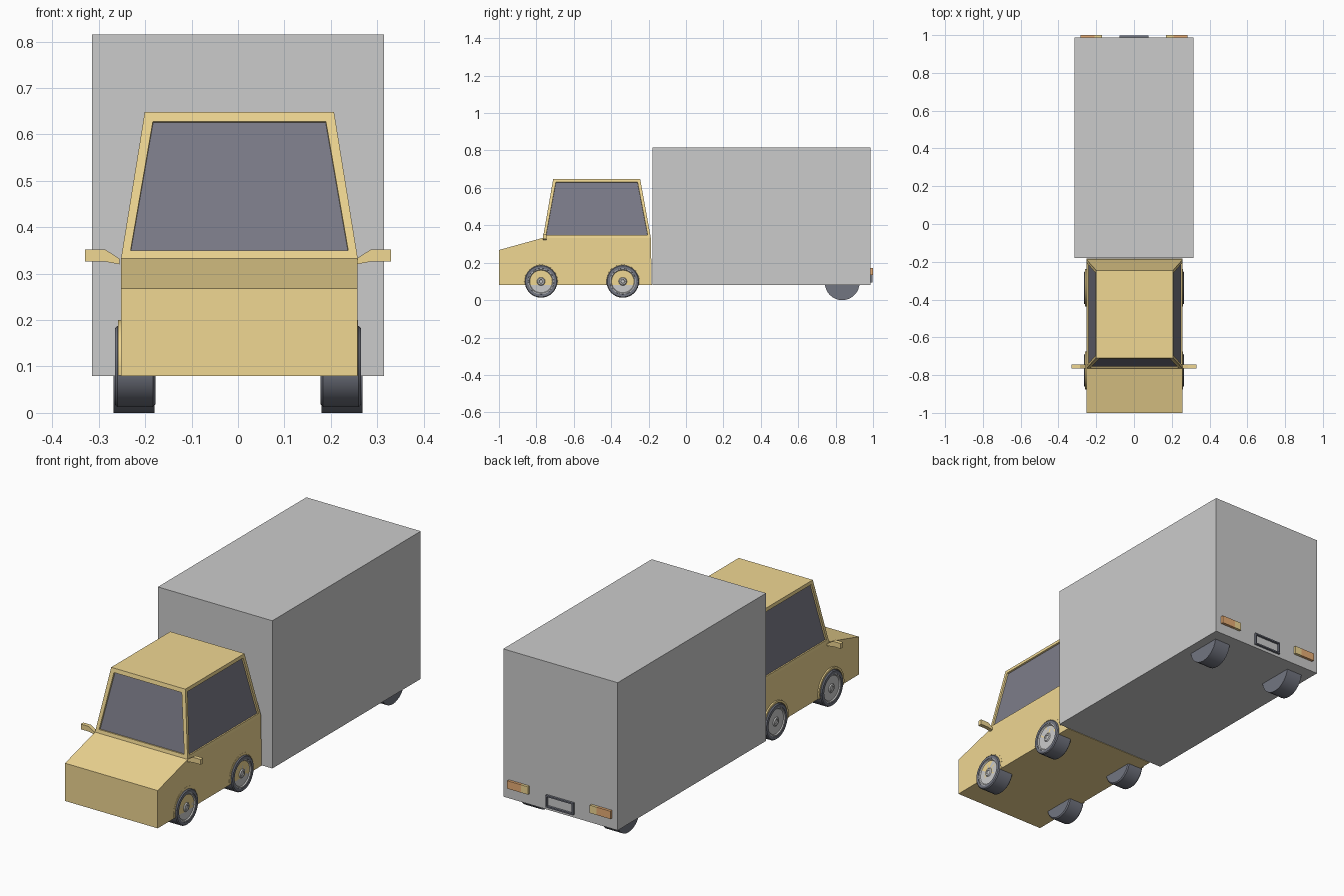
import bpy, bmesh
from math import sin, cos, pi, radians

if "Cube" in bpy.data.objects:
    bpy.data.objects.remove(bpy.data.objects["Cube"])


def material(name, r, g, b):
    m = bpy.data.materials.new(name)
    m.diffuse_color = (r, g, b, 1)
    m.use_nodes = True
    m.node_tree.nodes["Principled BSDF"].inputs["Base Color"].default_value = m.diffuse_color
    return m


YELLOW = material("yellow_paint", 0.87, 0.68, 0.29)
DARK = material("dark_glass", 0.2, 0.2, 0.25)
RUBBER = material("rubber", 0.17, 0.18, 0.22)
ORANGE = material("orange_lens", 0.8, 0.42, 0.18)


def finish(name, bm, *mats, smooth=False):
    bmesh.ops.recalc_face_normals(bm, faces=bm.faces)
    me = bpy.data.meshes.new(name)
    bm.to_mesh(me)
    bm.free()
    for m in mats:
        me.materials.append(m)
    ob = bpy.data.objects.new(name, me)
    bpy.context.collection.objects.link(ob)
    if smooth:
        bpy.ops.object.select_all(action='DESELECT')
        ob.select_set(True)
        bpy.context.view_layer.objects.active = ob
        bpy.ops.object.shade_smooth_by_angle(angle=radians(30))
    return ob


def box(name, x, y, z, *mats):
    bm = bmesh.new()
    bmesh.ops.create_cube(bm, size=1)
    for v in bm.verts:
        v.co = [(lo + hi) / 2 + c * (hi - lo) for c, (lo, hi) in zip(v.co, (x, y, z))]
    return finish(name, bm, *mats)


def prism(bm, points, a, b, axis):
    """Closed profile swept between a and b along x (0) or y (1)."""
    def at(p, d):
        return bm.verts.new((d, p[0], p[1]) if axis == 0 else (p[0], d, p[1]))
    r1 = [at(p, a) for p in points]
    r2 = [at(p, b) for p in points]
    bm.faces.new(r1)
    bm.faces.new(r2[::-1])
    n = len(points)
    for i in range(n):
        bm.faces.new((r1[i], r1[(i + 1) % n], r2[(i + 1) % n], r2[i]))


def lathe(name, profile, side, y, z, mat, start=0, end=2 * pi, n=32):
    """Revolve (x, radius) points around an x-directed axle."""
    bm = bmesh.new()
    rings = []
    for k in range(n + 1):
        a = start + (end - start) * k / n
        rings.append([bm.verts.new((side * x, y + r * cos(a), z + r * sin(a)))
                      for x, r in profile])
    for r1, r2 in zip(rings, rings[1:]):
        for i in range(len(profile) - 1):
            bm.faces.new((r1[i], r1[i + 1], r2[i + 1], r2[i]))
    bmesh.ops.remove_doubles(bm, verts=bm.verts, dist=1e-5)
    return finish(name, bm, *([mat] if mat else []), smooth=True)


# Cargo box
box("cargo_box", (-0.315, 0.315), (-0.18, 0.987), (0.08, 0.815))

# Cab lower body with sloping hood
CX, HW = 0.003, 0.255
bm = bmesh.new()
prism(bm, [(-1, 0.08), (-1, 0.268), (-0.765, 0.333), (-0.188, 0.333), (-0.183, 0.08)],
      CX - HW, CX + HW, 0)
finish("cab_body", bm, YELLOW)

# Cab upper with recessed windows at front and sides
bm = bmesh.new()
low = [bm.verts.new((CX + sx * HW, y, 0.333))
       for sx, y in ((-1, -0.765), (1, -0.765), (1, -0.188), (-1, -0.188))]
top = [bm.verts.new((CX + sx * 0.204, y, 0.648))
       for sx, y in ((-1, -0.71), (1, -0.71), (1, -0.245), (-1, -0.245))]
bm.faces.new(top)
walls = [bm.faces.new((low[i], low[(i + 1) % 4], top[(i + 1) % 4], top[i])) for i in range(4)]
bm.normal_update()
for i, margin in ((0, 0.027), (1, 0.022), (3, 0.022)):
    bmesh.ops.inset_individual(bm, faces=[walls[i]], thickness=margin)
    bmesh.ops.inset_individual(bm, faces=[walls[i]], thickness=0.001, depth=-0.008)
    walls[i].material_index = 1
finish("cab_upper", bm, YELLOW, DARK)

# Wheels, hubs, arches, mirrors, tail lights on both sides
for side, label in ((1, "right"), (-1, "left")):
    for y, axle in ((-0.775, "front"), (-0.338, "middle")):
        tag = f"{axle}_{label}"
        lathe(f"tyre_{tag}", [(0.178, 0), (0.178, 0.082), (0.183, 0.087), (0.26, 0.087),
                              (0.265, 0.083), (0.265, 0.069), (0.255, 0.067)],
              side, y, 0.1, RUBBER)
        lathe(f"rim_{tag}", [(0.263, 0.069), (0.263, 0.064), (0.258, 0.06), (0.258, 0.022),
                             (0.263, 0.018), (0.263, 0.011), (0.26, 0.009), (0.26, 0)],
              side, y, 0.1, None)
        lathe(f"wheel_arch_{tag}", [(0.25, 0.1), (0.259, 0.1), (0.259, 0.09), (0.25, 0.088)],
              side, y, 0.1, YELLOW, radians(-11.5), radians(191.5), 20)
    lathe(f"rear_wheel_{label}", [(0.18, 0), (0.18, 0.093), (0.268, 0.093), (0.268, 0)],
          side, 0.835, 0.093, RUBBER)

    bm = bmesh.new()
    prism(bm, [(side * x, z) for x, z in ((0.33, 0.326), (0.33, 0.352), (0.286, 0.352),
                                          (0.255, 0.332), (0.255, 0.32), (0.286, 0.326))],
          -0.765, -0.745, 1)
    finish(f"mirror_{label}", bm, YELLOW)

    for name, a, b, mat in (("tail_light", 0.208, 0.284, ORANGE), ("indicator", 0.17, 0.208, YELLOW)):
        box(f"{name}_{label}", sorted((side * a, side * b)), (0.98, 1.0), (0.133, 0.172), mat)
    # Plate frame uprights
    box(f"plate_frame_{label}", sorted((side * 0.069, side * 0.076)), (0.98, 0.998), (0.095, 0.155), RUBBER)

# Plate frame rails
for z, label in ((0.095, "bottom"), (0.148, "top")):
    box(f"plate_frame_{label}", (-0.07, 0.07), (0.98, 0.998), (z, z + 0.007), RUBBER)
